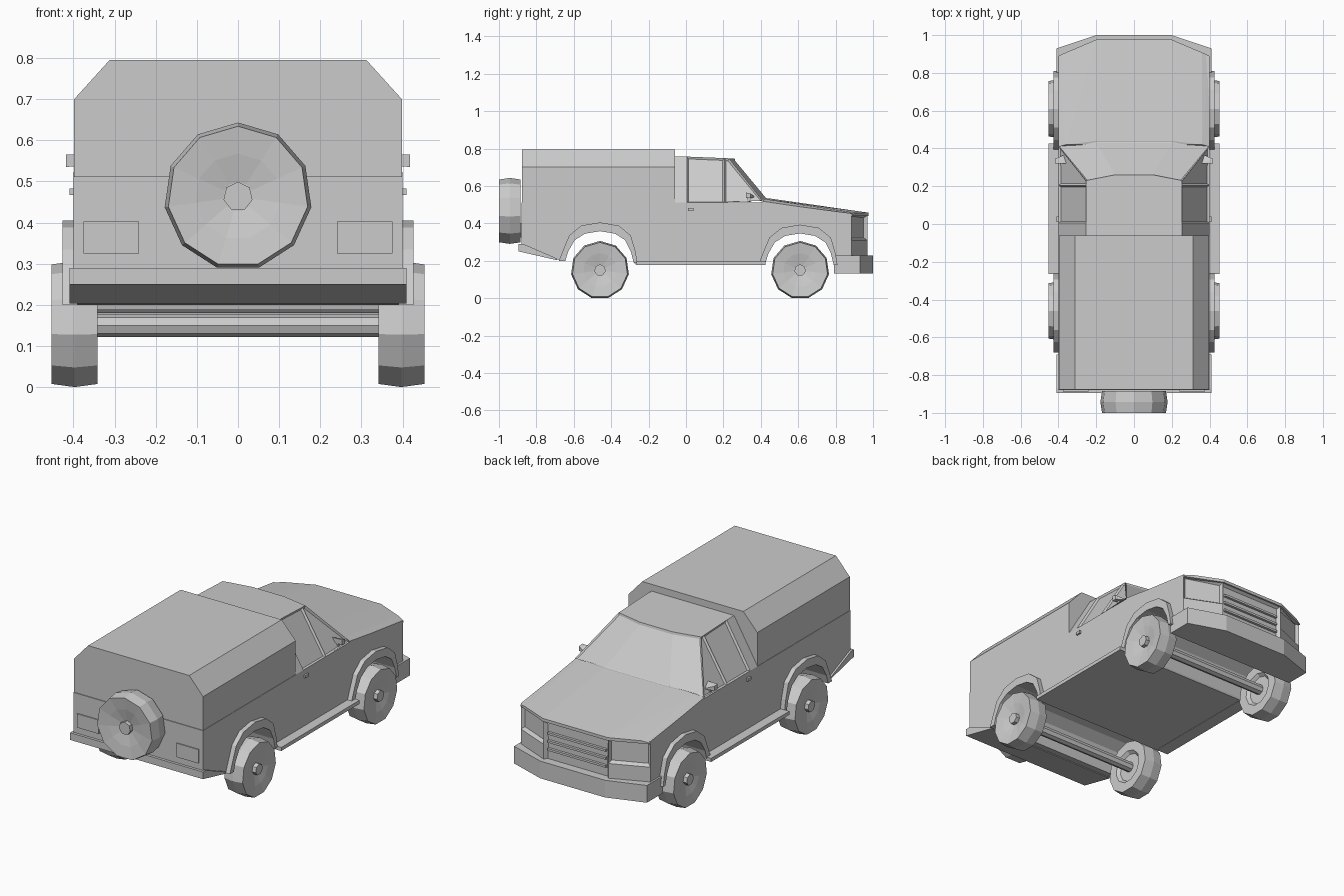
import bpy, bmesh, math
from mathutils import Vector

if "Cube" in bpy.data.objects:
    bpy.data.objects.remove(bpy.data.objects["Cube"])


def finish(name, bm):
    bmesh.ops.remove_doubles(bm, verts=bm.verts, dist=1e-5)
    bmesh.ops.recalc_face_normals(bm, faces=bm.faces)
    me = bpy.data.meshes.new(name)
    bm.to_mesh(me)
    bm.free()
    ob = bpy.data.objects.new(name, me)
    bpy.context.collection.objects.link(ob)
    return ob


def prism_bm(pts, x0, x1):
    """Side profile (y, z) extruded along x."""
    bm = bmesh.new()
    f = bm.faces.new([bm.verts.new((x0, y, z)) for y, z in pts])
    ext = bmesh.ops.extrude_face_region(bm, geom=[f])
    bmesh.ops.translate(bm, vec=(x1 - x0, 0, 0),
                        verts=[v for v in ext["geom"] if isinstance(v, bmesh.types.BMVert)])
    bmesh.ops.recalc_face_normals(bm, faces=bm.faces)
    return bm


def prism(name, pts, x0, x1):
    return finish(name, prism_bm(pts, x0, x1))


def hull(name, pts):
    bm = bmesh.new()
    for p in pts:
        bm.verts.new(p)
    bmesh.ops.convex_hull(bm, input=bm.verts)
    bmesh.ops.dissolve_limit(bm, angle_limit=0.01, verts=bm.verts, edges=bm.edges)
    return finish(name, bm)


def box(name, x, y, z):
    return hull(name, [(a, b, c) for a in x for b in y for c in z])


def lathe(name, profile, centre, axis, n):
    """Spin (radius, offset) profile about a horizontal axis, one corner up."""
    bm = bmesh.new()
    axis, up = Vector(axis), Vector((0, 0, 1))
    side = axis.cross(up)
    rings = []
    for r, a in profile:
        rings.append([bm.verts.new(Vector(centre) + axis * a
                      + (side * math.sin(t) + up * math.cos(t)) * r)
                      for t in (2 * math.pi * i / n for i in range(n))])
    for p, q in zip(rings, rings[1:]):
        for i in range(n):
            j = (i + 1) % n
            bm.faces.new((p[i], p[j], q[j], q[i]))
    bm.faces.new(rings[0])
    bm.faces.new(rings[-1])
    return finish(name, bm)


def wheel(name, r, w, centre, axis):
    prof = [(.5, -.7), (.6, -1), (.95, -1), (1, 0), (.95, 1), (.58, .85), (.2, .6)]
    lathe(name, [(r * a, w * b) for a, b in prof], centre, axis, 11)
    lathe(name + "_hub", [(.2 * r, .3 * w), (.2 * r, w)], centre, axis, 7)


# Wheel arch outlines, relative to the wheel centre
OUTER = [(-.22, .20), (-.20, .25), (-.165, .335), (-.10, .388), (0, .405),
         (.10, .388), (.165, .335), (.19, .25), (.20, .19)]
INNER = [(-.185, .20), (-.17, .25), (-.135, .31), (-.08, .345), (0, .358),
         (.08, .345), (.135, .31), (.165, .25), (.18, .19)]
REAR, FRONT = -.46, .61


def arch(pts, cy, dz):
    return [(cy + y, z + dz) for y, z in pts]


# Lower body with open wheel wells and angled nose
side = ([(-.88, .512), (-.88, .25), (-.68, .205)] + arch(INNER, REAR, 0)
        + [(-.27, .18), (.42, .18)] + arch(INNER, FRONT, -.012)
        + [(.82, .19), (.97, .19), (.97, .442), (.43, .512)])
bm = prism_bm(side, -.4, .4)
for s in (-1, 1):
    bmesh.ops.bisect_plane(bm, geom=bm.verts[:] + bm.edges[:] + bm.faces[:],
                           plane_co=(s * .2, .97, 0), plane_no=(s * .085, .2, 0), clear_outer=True)
    bmesh.ops.holes_fill(bm, edges=[e for e in bm.edges if e.is_boundary])
bmesh.ops.recalc_face_normals(bm, faces=bm.faces)


def nose():
    return [f for f in bm.faces if f.normal.y > .5 and abs(f.normal.z) < .1
            and f.calc_center_median().y > .85]


# Recessed headlights and grille
angled = [f for f in nose() if abs(f.normal.x) > .1]
geom = list({g for f in angled for g in [f, *f.edges, *f.verts]})
bmesh.ops.bisect_plane(bm, geom=geom, plane_co=(0, 0, .31), plane_no=(0, 0, 1))
bm.normal_update()
sel = [f for f in nose() if abs(f.normal.x) < .1 or f.calc_center_median().z > .31]
bmesh.ops.inset_individual(bm, faces=sel, thickness=.018, depth=-.018)
finish("body", bm)
for i in range(3):
    z = .285 + i * .045
    box("grille_slat", (-.18, .18), (.948, .966), (z - .006, z + .006))

# Hood slab with a gentle crown
hull("hood", [(s * x, y, z) for s in (-1, 1) for x, y, z in
              [(.4, .41, .518), (.4, .89, .447), (.36, .42, .53), (.36, .908, .456),
               (.2, .44, .534), (.2, .976, .457), (.2, .976, .44), (.4, .89, .44), (.4, .41, .508)]])

# Cab: two rings, windows inset
bm = bmesh.new()
low = [(.4, -.06), (.4, .005), (.4, .205), (.4, .41), (.2, .44)]
top = [(.255, -.06), (.255, .005), (.255, .205), (.255, .23), (.1, .26)]


def ring(pts, z):
    full = pts + [(-x, y) for x, y in reversed(pts)]
    return [bm.verts.new((x, y, z(y))) for x, y in full]


a = ring(low, lambda y: .512 + max(0, y - .38) * .3)
b = ring(top, lambda y: .757 - max(0, y) * .04)
walls = [bm.faces.new((a[i], a[(i + 1) % 10], b[(i + 1) % 10], b[i])) for i in range(10)]
bm.faces.new(a)
bm.faces.new(b)
bmesh.ops.recalc_face_normals(bm, faces=bm.faces)
bmesh.ops.inset_individual(bm, faces=[walls[i] for i in (1, 2, 6, 7)], thickness=.012, depth=-.01)
bmesh.ops.inset_region(bm, faces=walls[3:6], thickness=.012, depth=-.006)
finish("cab", bm)

# Camper shell over the bed
bm = bmesh.new()
cs = [(-.398, .51), (.398, .51), (.398, .70), (.312, .795), (-.312, .795), (-.398, .70)]
hull("camper_shell", [(x, y, z) for x, z in cs for y in (-.876, -.06)])

# Bumpers
hull("front_bumper", [(s * x, y, z) for s in (-1, 1) for z in (.132, .228)
                      for x, y in [(.41, .79), (.41, .93), (.2, 1.0)]])
prism("rear_bumper", [(-.895, .29), (-.895, .25), (-.69, .203), (-.69, .212), (-.87, .29)], -.41, .41)

# Paired side parts
for s in (-1, 1):
    for label, cy, dz in (("rear", REAR, 0), ("front", FRONT, -.012)):
        prism(label + "_fender_flare", arch(OUTER, cy, dz) + arch(INNER, cy, dz)[::-1],
              s * .39, s * .426)
        wheel(label + "_wheel", .156, .056, (s * .397, cy, .15), (s, 0, 0))
    box("running_board", (s * .38, s * .453), (-.265, .425), (.178, .198))
    box("door_handle", (s * .39, s * .41), (.01, .04), (.467, .483))
    box("tail_light", (s * .24, s * .375), (-.886, -.87), (.325, .402))
    hull("side_mirror", [(s * x, y, z) for x, y, z in
                         [(.36, .32, .54), (.418, .32, .535), (.418, .32, .565), (.36, .32, .565),
                          (.36, .37, .54), (.418, .345, .535), (.418, .345, .56)]])
    box("mirror_arm", (s * .35, s * .39), (.325, .345), (.515, .545))

# Axles and spare wheel
for label, cy in (("rear", REAR), ("front", FRONT)):
    lathe(label + "_axle", [(.028, -.36), (.028, .36)], (0, cy, .15), (1, 0, 0), 8)
wheel("spare_wheel", .18, .058, (0, -.942, .463), (0, -1, 0))
